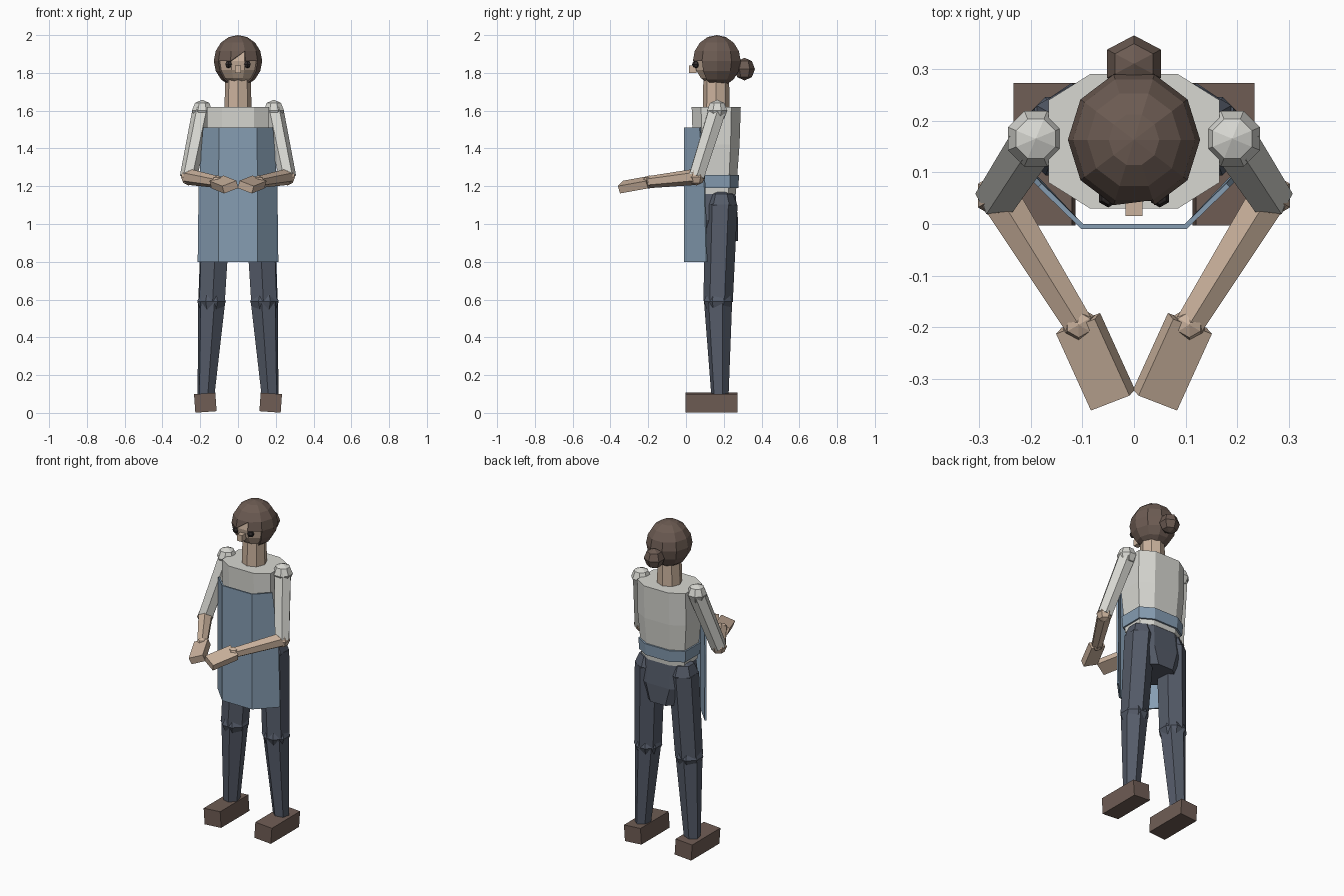
import bpy, bmesh, math
from mathutils import Vector, Matrix

if "Cube" in bpy.data.objects:
    bpy.data.objects.remove(bpy.data.objects["Cube"])


def material(name, rgb):
    m = bpy.data.materials.new(name)
    m.diffuse_color = (*rgb, 1)
    m.use_nodes = True
    m.node_tree.nodes["Principled BSDF"].inputs["Base Color"].default_value = m.diffuse_color
    return m


SKIN = material("skin", (0.60, 0.45, 0.34))
HAIR = material("hair", (0.15, 0.105, 0.085))
SHIRT = material("shirt", (0.68, 0.68, 0.64))
DENIM = material("apron_cloth", (0.24, 0.34, 0.45))
TROUSER = material("trouser_cloth", (0.09, 0.105, 0.14))
LEATHER = material("shoe_leather", (0.16, 0.11, 0.09))
DARK = material("eye_dark", (0.03, 0.025, 0.025))


def finish(name, bm, mat):
    bmesh.ops.recalc_face_normals(bm, faces=bm.faces)
    me = bpy.data.meshes.new(name)
    bm.to_mesh(me)
    bm.free()
    me.materials.append(mat)
    ob = bpy.data.objects.new(name, me)
    bpy.context.collection.objects.link(ob)
    return ob


def ball(name, c, r, mat, seg=8, rings=4, turn=0.0):
    r = r if isinstance(r, tuple) else (r, r, r)
    bm = bmesh.new()
    bmesh.ops.create_uvsphere(bm, u_segments=seg, v_segments=rings, radius=1)
    bm.transform(Matrix.Translation(c) @ Matrix.Diagonal((*r, 1)) @ Matrix.Rotation(turn, 4, 'Z'))
    return finish(name, bm, mat)


def limb(name, a, b, r1, r2, mat, sides=6):
    a, b = Vector(a), Vector(b)
    bm = bmesh.new()
    bmesh.ops.create_cone(bm, cap_ends=True, segments=sides, radius1=r1, radius2=r2, depth=(b - a).length)
    rot = (b - a).to_track_quat('Z', 'Y').to_matrix().to_4x4()
    bm.transform(Matrix.Translation((a + b) / 2) @ rot)
    return finish(name, bm, mat)


def box(name, c, size, mat, rot=Matrix.Identity(4)):
    bm = bmesh.new()
    bmesh.ops.create_cube(bm, size=1)
    bm.transform(Matrix.Translation(c) @ rot @ Matrix.Diagonal((*size, 1)))
    return finish(name, bm, mat)


def loft(name, rings, mat, closed=True):
    """Skin stacked rings of points; closed rings are capped."""
    bm = bmesh.new()
    rows = [[bm.verts.new(p) for p in ring] for ring in rings]
    n = len(rows[0])
    for lo, hi in zip(rows, rows[1:]):
        for i in range(n if closed else n - 1):
            j = (i + 1) % n
            bm.faces.new((lo[i], lo[j], hi[j], hi[i]))
    if closed:
        bm.faces.new(rows[0])
        bm.faces.new(rows[-1])
    return finish(name, bm, mat)


# Torso and waist band share one octagonal outline
OCT = [(.085, -.13), (.165, -.08), (.165, .08), (.085, .13),
       (-.085, .13), (-.165, .08), (-.165, -.08), (-.085, -.13)]


def octagon(z, sx, sy, cy=.16):
    return [(x * sx, cy + y * sy, z) for x, y in OCT]


loft("torso", [octagon(1.16, .88, .8), octagon(1.42, 1, .95), octagon(1.62, 1.0, 1.0)], SHIRT)
loft("waist_band", [octagon(1.19, .95, .9), octagon(1.26, .98, .93)], DENIM)
loft("pelvis", [octagon(.91, .6, .85, .165), octagon(1.02, .95, .85, .165), octagon(1.17, .86, .74, .165)], TROUSER)

# Apron: bent sheet open at the back
apron = loft("apron", [[(-w, yb, z), (-.1, -.005, z), (.1, -.005, z), (w, yb, z)]
                       for z, w, yb in ((.80, .21, .11), (1.2, .205, .10), (1.51, .182, .075))],
             DENIM, closed=False)
sol = apron.modifiers.new("thickness", 'SOLIDIFY')
sol.thickness = .01
sol.offset = 0

# Neck and head
limb("neck", (0, .16, 1.59), (0, .16, 1.77), .072, .068, SKIN, 8)
HEAD = Vector((0, .163, 1.863))
TURN = math.radians(18)
ball("head", HEAD, (.117, .125, .128), SKIN, 10, 8, TURN)

# Hair shell with the face opening and a swept parting
bm = bmesh.new()
bmesh.ops.create_uvsphere(bm, u_segments=10, v_segments=8, radius=1)
bm.transform(Matrix.Rotation(TURN, 4, 'Z'))
cut, fringe = [], None
for f in bm.faces:
    c = f.calc_center_median()
    ang = math.degrees(math.atan2(c.x, -c.y))
    if c.z < 0 and abs(ang) < 60:
        cut.append(f)
    elif 0 < c.z < .35 and -30 < ang < 0:
        fringe = f
        cut.append(f)
top = sorted((v for v in fringe.verts if v.co.z > .2), key=lambda v: v.co.x)
low = min((v for v in fringe.verts if v.co.z < .2), key=lambda v: v.co.x)
bm.faces.new((low, top[1], top[0]))
bmesh.ops.delete(bm, geom=cut, context='FACES')
bm.transform(Matrix.Translation(HEAD) @ Matrix.Diagonal((.128, .133, .137, 1)))
hair = finish("hair", bm, HAIR)
sol = hair.modifiers.new("thickness", 'SOLIDIFY')
sol.thickness = .008
sol.offset = -1
ball("hair_bun", (0, .31, 1.82), (.06, .055, .06), HAIR, 6, 4)
box("nose", (0, .035, 1.82), (.032, .04, .04), SKIN)

# Paired parts
for side, s in (("left", 1), ("right", -1)):
    def P(x, y, z):
        return Vector((s * x, y, z))

    ball(side + "_eye", P(.05, .052, 1.845), .02, DARK, 6, 4)

    # Arm
    shoulder, elbow = P(.19, .165, 1.60), P(.262, .055, 1.25)
    wrist, tip = P(.107, -.195, 1.222), P(.042, -.338, 1.196)
    ball(side + "_shoulder", shoulder, .058, SHIRT, 8, 4, math.pi / 8)
    limb(side + "_upper_arm", shoulder, elbow, .052, .046, SHIRT)
    ball(side + "_elbow", elbow, .046, SKIN, 6, 4)
    limb(side + "_forearm", elbow, wrist, .043, .032, SKIN)
    ball(side + "_wrist", wrist, .035, SKIN, 6, 4)
    d = (tip - wrist).normalized()
    across = d.cross(Vector((0, 0, 1))).normalized()
    up = across.cross(d)
    basis = Matrix((across, d, up)).transposed().to_4x4()
    roll = Matrix.Rotation(-s * math.radians(20), 4, 'Y')
    box(side + "_hand", (wrist + tip) / 2, (.085, .165, .042), SKIN, basis @ roll)

    # Leg
    hip, knee, ankle = P(.115, .187, 1.10), P(.14, .17, .59), P(.17, .18, .08)
    ball(side + "_hip", hip, .085, TROUSER, 6, 4)
    limb(side + "_thigh", hip, knee, .086, .078, TROUSER)
    ball(side + "_knee", knee, .082, TROUSER, 8, 4, math.pi / 8)
    limb(side + "_shin", knee, ankle, .076, .046, TROUSER)
    box(side + "_shoe", P(.173, .135, .054), (.113, .275, .098), LEATHER,
        Matrix.Rotation(s * math.radians(4), 4, 'Y'))
